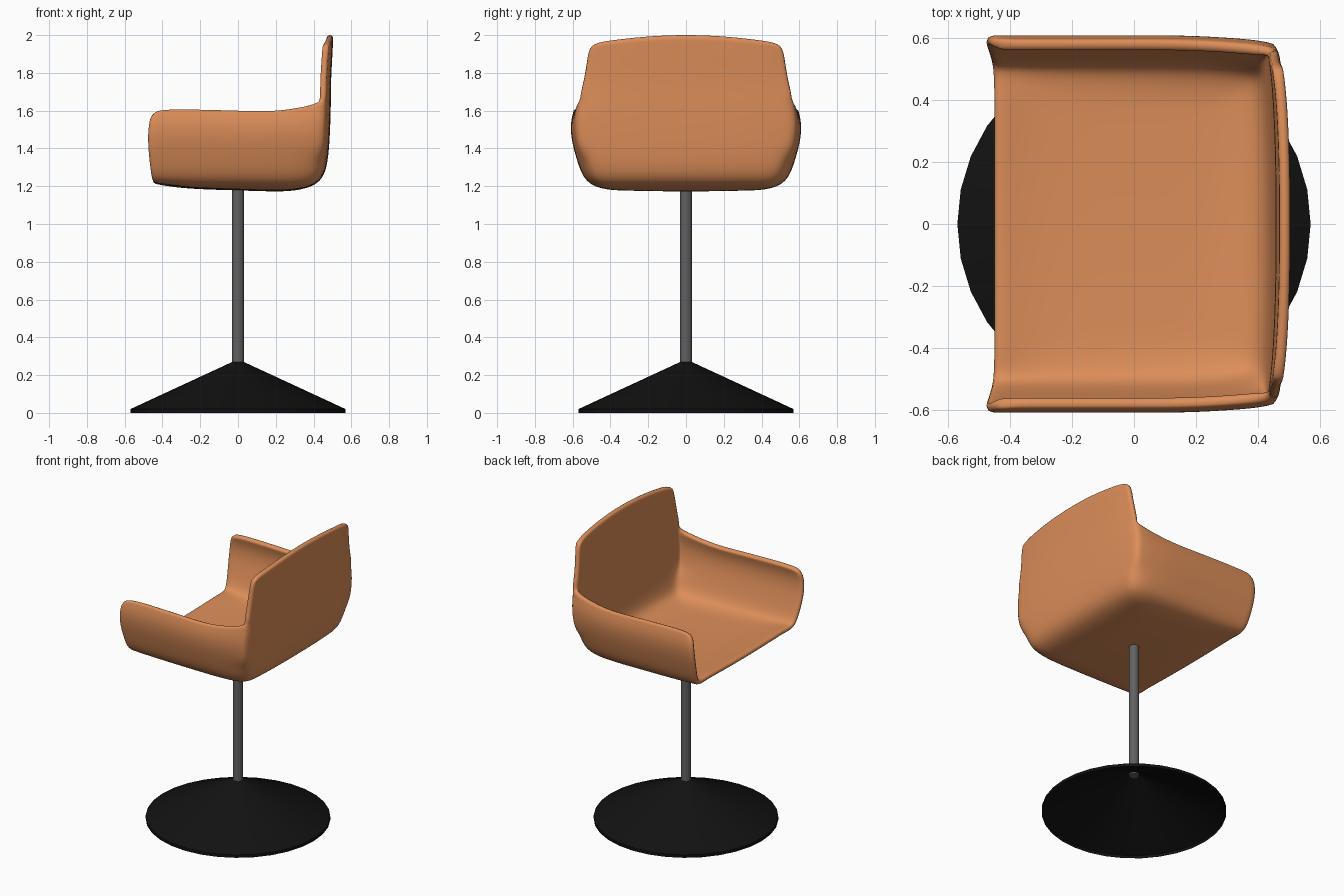
import bpy, bmesh
from math import cos, sin, pi

if "Cube" in bpy.data.objects:
    bpy.data.objects.remove(bpy.data.objects["Cube"])


def material(name, rgb):
    m = bpy.data.materials.new(name)
    m.diffuse_color = (*rgb, 1)
    m.use_nodes = True
    m.node_tree.nodes["Principled BSDF"].inputs["Base Color"].default_value = m.diffuse_color
    return m


def add_object(name, bm, mat):
    me = bpy.data.meshes.new(name)
    bm.to_mesh(me)
    bm.free()
    me.materials.append(mat)
    ob = bpy.data.objects.new(name, me)
    bpy.context.collection.objects.link(ob)
    return ob


def smooth(ob, angle):
    bpy.ops.object.select_all(action='DESELECT')
    bpy.context.view_layer.objects.active = ob
    ob.select_set(True)
    bpy.ops.object.shade_smooth_by_angle(angle=angle)


orange = material("orange_shell", (0.72, 0.27, 0.10))
black = material("black_base", (0.006, 0.006, 0.006))
grey = material("grey_metal", (0.12, 0.12, 0.12))

# Hollow conical base
bm = bmesh.new()
N = 32
rings = [[bm.verts.new((r * cos(2 * pi * i / N), r * sin(2 * pi * i / N), z)) for i in range(N)]
         for r, z in ((0.57, 0), (0.57, 0.02), (0.03, 0.27))]
for a, b in zip(rings, rings[1:]):
    for i in range(N):
        j = (i + 1) % N
        bm.faces.new((a[i], a[j], b[j], b[i]))
smooth(add_object("base", bm, black), 0.6)

# Pole
bpy.ops.mesh.primitive_cylinder_add(vertices=16, radius=0.032, depth=0.935, location=(0, 0, 0.7275))
pole = bpy.context.object
pole.name = "pole"
pole.data.materials.append(grey)
smooth(pole, 0.6)

# Seat shell cage: floor grid, then wall rings running arm - back - arm
bm = bmesh.new()
F = [-1, -0.8, -0.4, 0, 0.4, 0.8, 1]
floor_x = [-0.455, -0.3, 0, 0.2, 0.32]
floor_z = [1.215, 1.185, 1.178, 1.17, 1.175]
arm_x = [-0.3, 0, 0.22, 0.36]
arm_top = [0.0, 0.002, -0.005, -0.015, -0.01]
floor = [[bm.verts.new((x, f * 0.42, z + 0.008 * f * f)) for f in F]
         for x, z in zip(floor_x, floor_z)]
for r, s in zip(floor, floor[1:]):
    for j in range(len(F) - 1):
        bm.faces.new((r[j], r[j + 1], s[j + 1], s[j]))


def back_row(x, y, zmid, zend):
    return [bm.verts.new((x - 0.025 * f ** 4, f * y, zmid + (zend - zmid) * f * f)) for f in F]


def bridge(a, b):
    for i in range(len(a) - 1):
        bm.faces.new((a[i], a[i + 1], b[i + 1], b[i]))


prev = [r[0] for r in floor[:-1]] + floor[-1] + [r[-1] for r in reversed(floor[:-1])]
prev = [floor[i][0] for i in range(4)] + [floor[4][0]] + floor[4][1:-1] + [floor[4][-1]] \
    + [floor[i][-1] for i in (3, 2, 1, 0)]
# The arm column nearest the back is merged into the corner column at each ring
levels = [  # half width, back x, height, front x, corner height
    (0.535, 0.45, 1.21, -0.455, 1.215),
    (0.578, 0.478, 1.34, -0.472, 1.34),
    (0.608, 0.486, 1.45, -0.48, 1.46),
    (0.612, 0.49, 1.54, -0.473, 1.56),
    (0.592, 0.492, 1.61, -0.455, 1.65)]
seam = []
for k, (y, xb, z, xf, zc) in enumerate(levels):
    def arm(s):
        return [bm.verts.new((x, s * y, z + arm_top[i] * k / 4))
                for i, x in enumerate([xf] + arm_x[:3])]
    back = back_row(xb, y * 0.965, zc - 0.01 * (k == 4), zc)
    ring = arm(-1) + back + arm(1)[::-1]
    bridge(prev, ring)
    prev = ring
    seam.append((back[0], back[-1]))

# Backrest above the arms
row = back
for x, y, zm, ze in ((0.492, 0.543, 1.76, 1.76), (0.5, 0.525, 1.89, 1.87), (0.505, 0.515, 2.003, 1.953)):
    up = back_row(x, y, zm, ze)
    bridge(row, up)
    row = up

# Soft seam where arms meet the back
crease = bm.edges.layers.float.new("crease_edge")
for a, b in zip(seam[1:], seam[2:]):
    for u, v in zip(a, b):
        bm.edges.get((u, v))[crease] = 0.4

bmesh.ops.recalc_face_normals(bm, faces=bm.faces)
bm.faces.ensure_lookup_table()
if bm.faces[0].normal.z > 0:
    bmesh.ops.reverse_faces(bm, faces=bm.faces)
shell = add_object("seat_shell", bm, orange)
m = shell.modifiers.new("Curve", 'SUBSURF')
m.levels = m.render_levels = 2
m = shell.modifiers.new("Thickness", 'SOLIDIFY')
m.thickness, m.offset = 0.035, -1
m = shell.modifiers.new("Round rim", 'SUBSURF')
m.levels = m.render_levels = 1
for p in shell.data.polygons:
    p.use_smooth = True
